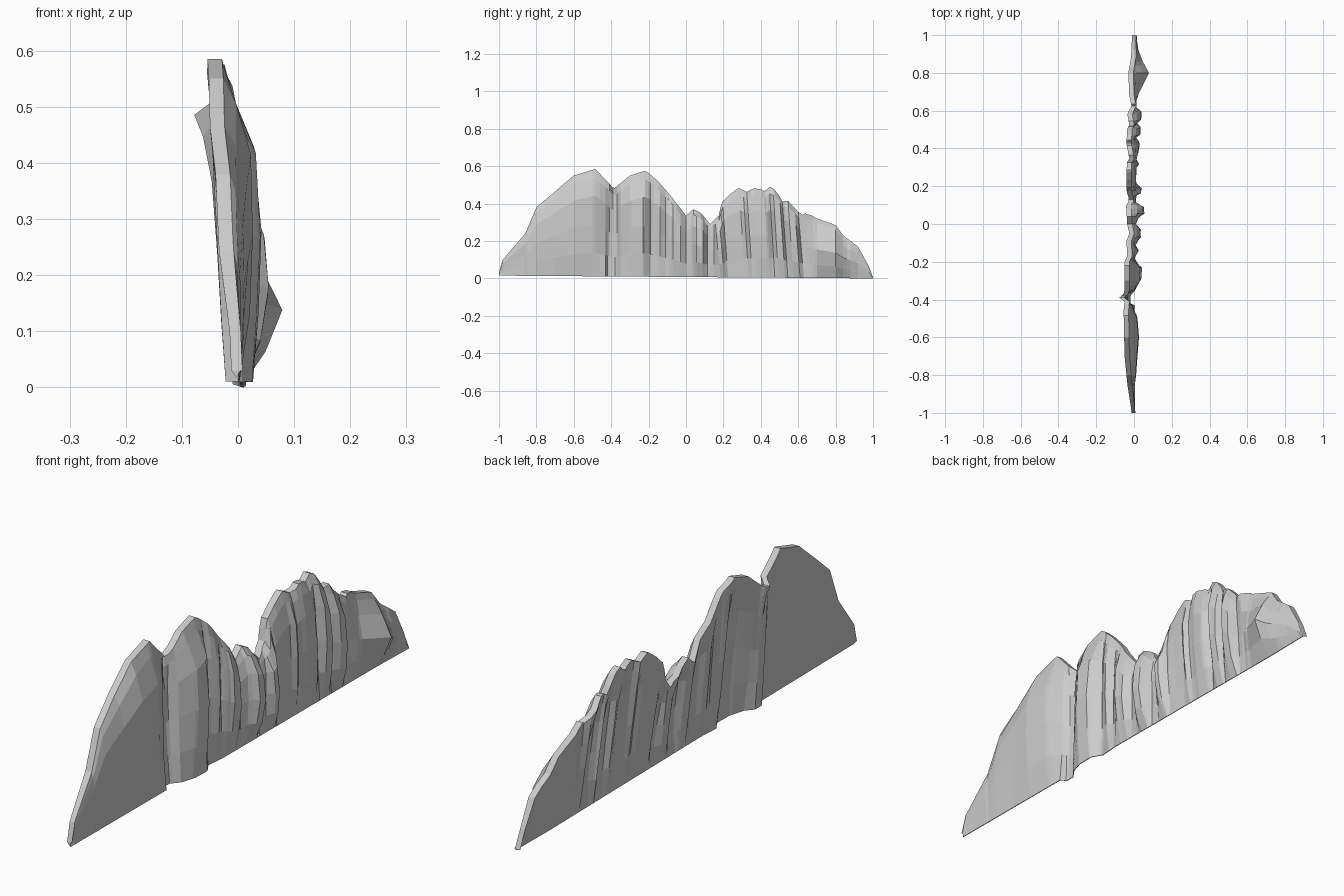
import bpy, bmesh, random

random.seed(4)

# Skyline: (y, height)
SKY = [(-1, .03), (-.98, .1), (-.86, .24), (-.8, .38), (-.6, .55), (-.485, .585),
       (-.385, .48), (-.3, .55), (-.215, .577), (-.15, .52), (-.08, .44), (0, .335),
       (.04, .37), (.08, .35), (.13, .29), (.178, .34), (.19, .41), (.22, .43),
       (.25, .47), (.29, .485), (.32, .46), (.38, .49), (.42, .465), (.45, .495),
       (.49, .46), (.515, .41), (.54, .42), (.62, .335), (.65, .36), (.69, .325),
       (.8, .285), (.84, .23), (.92, .17), (.975, .07), (1, .006)]
# Furthest reach of the +x face: ribs and grooves
RIGHT = [(-1, .002), (-.85, .006), (-.7, .018), (-.6, .028), (-.5, .02), (-.43, -.01),
         (-.41, -.03), (-.37, -.035), (-.35, 0), (-.29, .04), (-.23, .04), (-.19, -.003),
         (-.17, .01), (-.14, .027), (-.11, .008), (-.07, .035), (-.03, .035), (0, .01),
         (.03, .022), (.055, .053), (.09, .053), (.115, .01), (.15, .012), (.17, .04),
         (.19, .04), (.21, .012), (.3, .012), (.32, .026), (.345, .01), (.38, .025),
         (.43, .03), (.46, .008), (.48, .034), (.515, .034), (.53, .01), (.56, .04),
         (.595, .04), (.615, .005), (.65, .012), (.7, .028), (.8, .078), (.86, .045),
         (.92, .024), (1, .014)]
# Furthest reach of the -x face
LEFT = [(-1, -.012), (-.85, -.035), (-.7, -.05), (-.46, -.055), (-.41, -.05), (-.39, -.078),
        (-.365, -.05), (-.2, -.05), (-.17, -.036), (-.09, -.04), (-.05, -.025), (0, -.036),
        (.1, -.042), (.12, -.026), (.2, -.04), (.34, -.038), (.36, -.025), (.44, -.04),
        (.52, -.036), (.54, -.025), (.6, -.036), (.64, -.012), (.68, -.025), (.8, -.03),
        (.88, -.016), (1, -.01)]
# Line on which both faces pinch together at the ground
FOOT = [(-1, 0), (-.43, 0), (-.42, -.022), (-.38, -.022), (-.35, .004), (-.29, .022),
        (-.22, .024), (-.18, 0), (-.1, .006), (.8, .004), (1, .008)]
# +x limit for a given height: tall parts lean towards -x
LEAN = [(0, .09), (.18, .08), (.25, .055), (.42, .032), (.56, -.026), (.6, -.03)]
# Height fractions; shares of the bulge and of the hollow behind the ribs
LEVELS = [0, .22, .48, .75, .92, 1]
RIB = [0, .7, 1, .9, .45, 0]
END_BULGE = [0, .6, 1, .55, .15, 0]
HOLLOW = [0, .5, .6, .55, .1, 0]


def sample(curve, y):
    for (a, u), (b, v) in zip(curve, curve[1:]):
        if y <= b:
            return u + (v - u) * max(0, (y - a) / (b - a))
    return curve[-1][1]


def cross_section(y):
    """Closed loop of (x, y, z): up the +x face, over the ridge, down the -x face."""
    shear = .03 if .15 < y < .66 else 0
    base = .015 * (1 - y) / 2
    top = max(sample(SKY, y - shear / 2), base + .004)
    r, l, foot = sample(RIGHT, y), sample(LEFT, y), sample(FOOT, y)
    ribbed = -.36 < y < .64
    x_top = l + .026 if abs(y) < .95 else l + .02
    right, left = [], []
    for i, t in enumerate(LEVELS):
        z = base + (top - base) * t
        yy = y + shear * (.5 - t)
        start = foot if t < .48 else x_top
        k = END_BULGE[i] if y > .67 else RIB[i]
        x_r = start + (r - start) * k
        if 0 < t < 1:
            x_r = min(x_r + random.uniform(-.002, .002), sample(LEAN, z))
        # The overhanging spur only sticks out near the top
        x_l = foot + (max(l, -.05) - foot) * t ** .85 + min(0, l + .05) * t ** 8
        if ribbed:
            x_l += HOLLOW[i] * max(0, r - .008)
        left.append((x_l, yy, z))
        right.append((max(x_r, x_l + .003), yy, z))
    return right + left[::-1]


# Stations wherever any outline bends
stations = []
for y in sorted(p[0] for c in (SKY, RIGHT, LEFT, FOOT) for p in c):
    if not stations or y - stations[-1] > .006:
        stations.append(y)
stations[-1] = 1

# Rock ridge lofted along y
bm = bmesh.new()
loops = [[bm.verts.new(p) for p in cross_section(y)] for y in stations]
n = len(loops[0])
for a, b in zip(loops, loops[1:]):
    for i in range(n):
        j = (i + 1) % n
        bm.faces.new((a[i], b[i], b[j], a[j]))
bm.faces.new(loops[0])
bm.faces.new(loops[-1][::-1])
bmesh.ops.recalc_face_normals(bm, faces=bm.faces)
mesh = bpy.data.meshes.new("rock_ridge")
bm.to_mesh(mesh)
bm.free()
ridge = bpy.data.objects.new("rock_ridge", mesh)
bpy.context.collection.objects.link(ridge)
